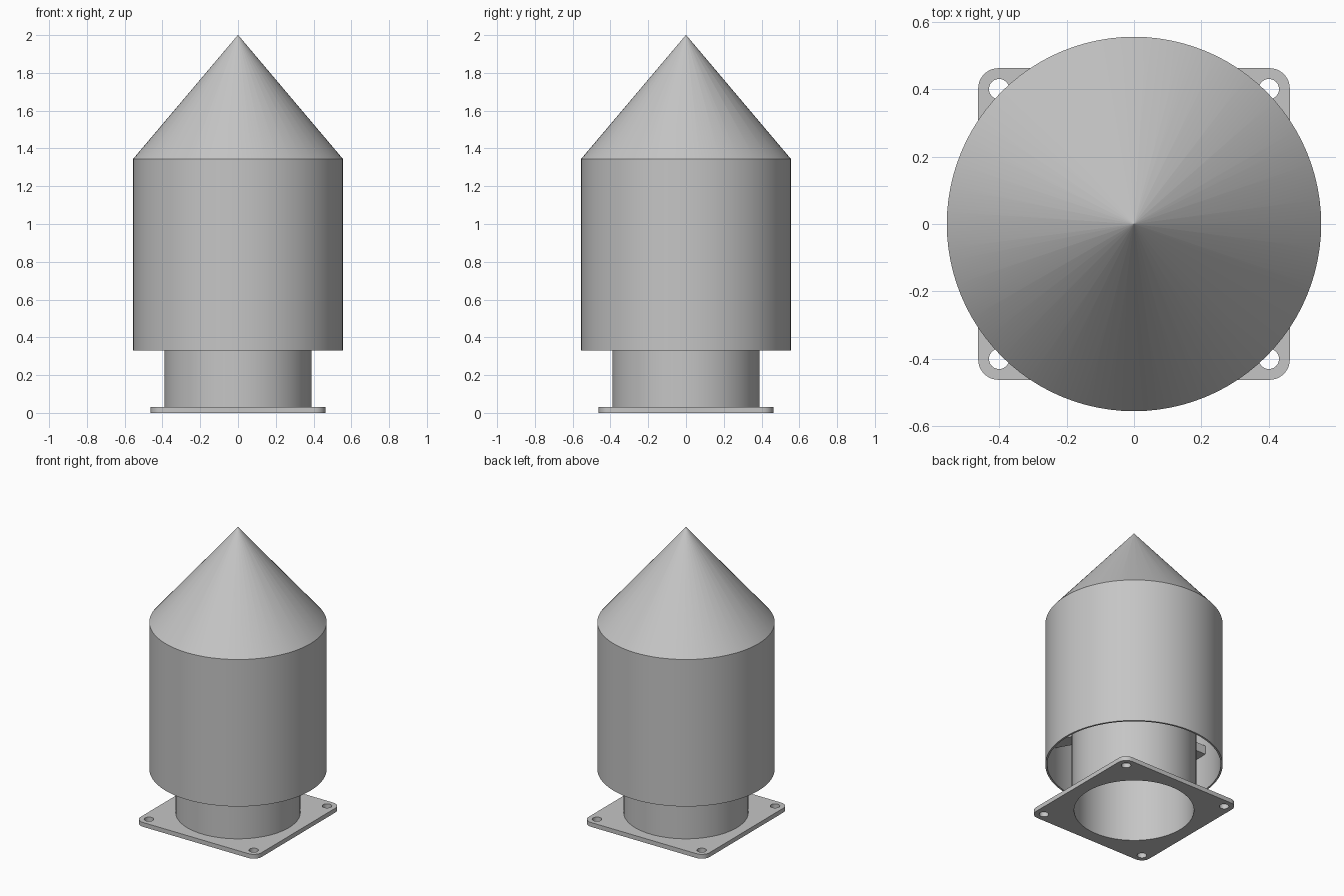
import bpy
import bmesh
from math import sin, cos, pi, radians
from mathutils import Matrix, Vector

if "Cube" in bpy.data.objects:
    bpy.data.objects.remove(bpy.data.objects["Cube"], do_unlink=True)

# Single sheet metal colour
metal = bpy.data.materials.new("grey metal")
metal.use_nodes = True
GREY = (0.56, 0.56, 0.56, 1)
metal.diffuse_color = GREY
metal.node_tree.nodes["Principled BSDF"].inputs["Base Color"].default_value = GREY


def add_object(name, data):
    obj = bpy.data.objects.new(name, data)
    bpy.context.scene.collection.objects.link(obj)
    data.materials.append(metal)
    bpy.ops.object.select_all(action="DESELECT")
    obj.select_set(True)
    bpy.context.view_layer.objects.active = obj
    return obj


def add_mesh(name, bm):
    bmesh.ops.recalc_face_normals(bm, faces=bm.faces)
    mesh = bpy.data.meshes.new(name)
    bm.to_mesh(mesh)
    bm.free()
    obj = add_object(name, mesh)
    bpy.ops.object.shade_smooth_by_angle(angle=radians(30))
    return obj


def lathe(name, profile, sides=96):
    """Revolve a closed (radius, height) outline around z."""
    bm = bmesh.new()
    verts = [bm.verts.new((r, 0, z)) for r, z in profile]
    edges = [bm.edges.new((a, b)) for a, b in zip(verts, verts[1:] + verts[:1])]
    bmesh.ops.spin(bm, geom=verts + edges, cent=(0, 0, 0), axis=(0, 0, 1),
                   angle=2 * pi, steps=sides, use_merge=True)
    bmesh.ops.remove_doubles(bm, verts=bm.verts, dist=0.0001)
    return add_mesh(name, bm)


def circle(cx, cy, r, n):
    return [(cx + r * cos(2 * pi * i / n), cy + r * sin(2 * pi * i / n)) for i in range(n)]


# Mounting flange: rounded square with a pipe opening and four bolt holes
HALF, CORNER, THICK = 0.462, 0.06, 0.03
outline = []
for quarter, (sx, sy) in enumerate([(1, 1), (-1, 1), (-1, -1), (1, -1)]):
    for step in range(9):
        a = (quarter + step / 8) * pi / 2
        outline.append((sx * (HALF - CORNER) + CORNER * cos(a),
                        sy * (HALF - CORNER) + CORNER * sin(a)))
loops = [outline, circle(0, 0, 0.375, 96)]
loops += [circle(x, y, 0.03, 24) for x in (-0.4, 0.4) for y in (-0.4, 0.4)]

curve = bpy.data.curves.new("flange", "CURVE")
curve.dimensions = "2D"
curve.fill_mode = "BOTH"
curve.extrude = THICK / 2
for loop in loops:
    spline = curve.splines.new("POLY")
    spline.points.add(len(loop) - 1)
    for point, (x, y) in zip(spline.points, loop):
        point.co = (x, y, 0, 1)
    spline.use_cyclic_u = True
flange = add_object("flange", curve)
flange.location.z = THICK / 2
bpy.ops.object.convert(target="MESH")
bpy.ops.object.shade_smooth_by_angle(angle=radians(30))

# Inner pipe rising inside the cowl
lathe("inner_pipe", [(0.375, 0.005), (0.39, 0.005), (0.39, 1.0), (0.375, 1.0)])

# Outer cowl wall, open at the bottom
lathe("cowl_wall", [(0.543, 0.33), (0.555, 0.33), (0.555, 1.345), (0.543, 1.345)])

# Hollow conical roof with a very small tip
lathe("cone_roof", [(0.555, 1.345), (0.001, 2.0), (0.001, 1.982), (0.54, 1.345)])
bm = bmesh.new()
bmesh.ops.create_circle(bm, cap_ends=True, radius=0.001, segments=96,
                        matrix=Matrix.Translation((0, 0, 2.0)))
add_mesh("roof_tip", bm)

# Three brackets holding the cowl to the pipe
bm = bmesh.new()
for degrees in (60, 180, 300):
    place = (Matrix.Rotation(radians(degrees), 4, "Z")
             @ Matrix.Translation((0.466, 0, 0.615))
             @ Matrix.Diagonal(Vector((0.16, 0.1, 0.06, 1))))
    bmesh.ops.create_cube(bm, size=1, matrix=place)
add_mesh("brackets", bm)
